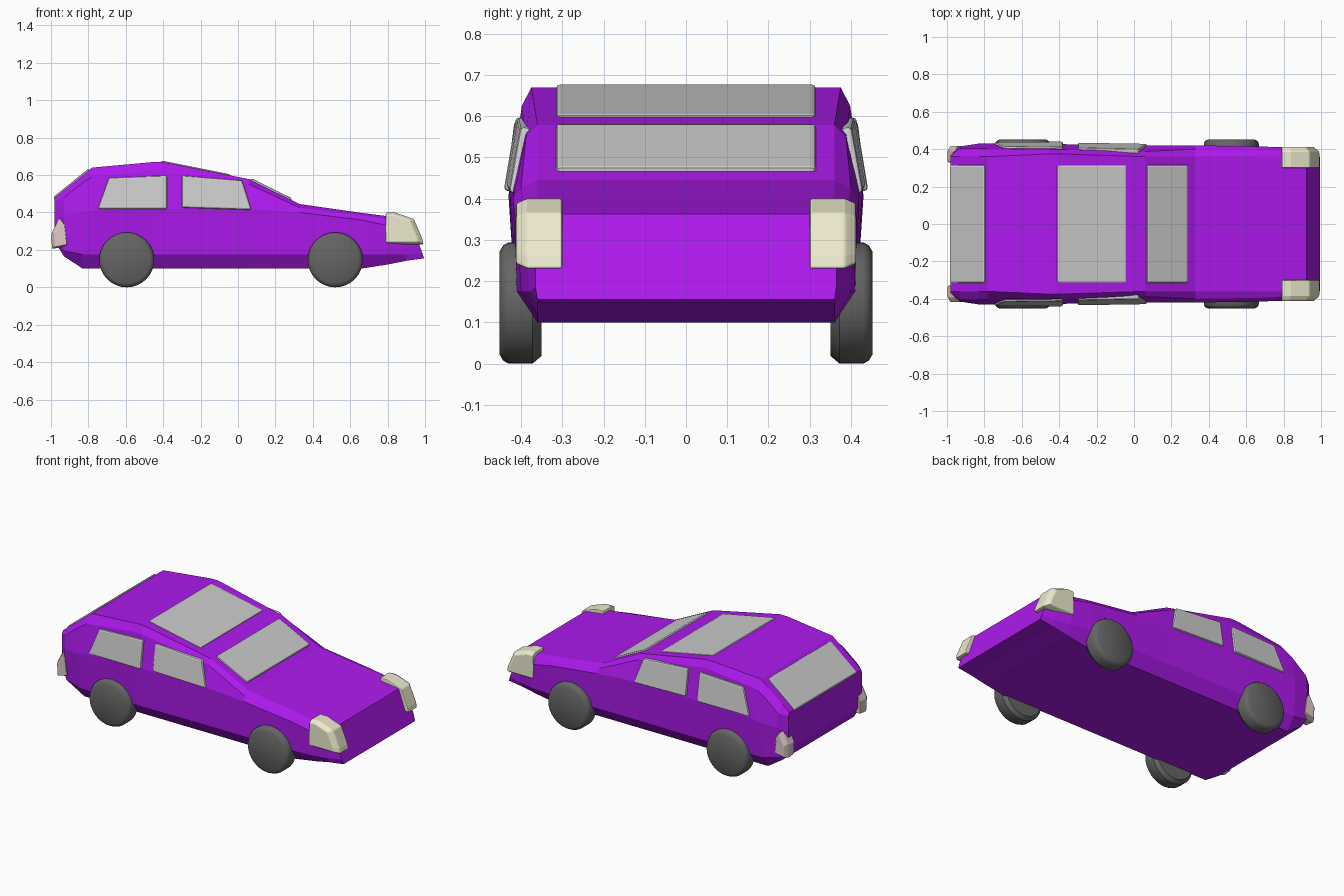
import bpy, bmesh, math
from mathutils import Vector

if "Cube" in bpy.data.objects:
    bpy.data.objects.remove(bpy.data.objects["Cube"])


def material(name, rgb):
    m = bpy.data.materials.new(name)
    m.diffuse_color = (*rgb, 1)
    m.use_nodes = True
    m.node_tree.nodes["Principled BSDF"].inputs["Base Color"].default_value = m.diffuse_color
    return m


PURPLE = material("purple_paint", (0.42, 0.01, 0.85))
CREAM = material("cream_lamp", (0.85, 0.83, 0.62))
PINK = material("pink_lamp", (0.75, 0.6, 0.58))
DARK = material("dark_rubber", (0.13, 0.13, 0.13))


def finish(name, bm, mat=None):
    bmesh.ops.recalc_face_normals(bm, faces=bm.faces[:])
    me = bpy.data.meshes.new(name)
    bm.to_mesh(me)
    bm.free()
    ob = bpy.data.objects.new(name, me)
    bpy.context.collection.objects.link(ob)
    if mat:
        me.materials.append(mat)
    return ob


def loft(name, rings, mat=None):
    bm = bmesh.new()
    vs = [[bm.verts.new(p) for p in r] for r in rings]
    n = len(vs[0])
    for a, b in zip(vs, vs[1:]):
        for i in range(n):
            j = (i + 1) % n
            bm.faces.new((a[i], a[j], b[j], b[i]))
    bm.faces.new(vs[0])
    bm.faces.new(vs[-1])
    return finish(name, bm, mat)


def mirror_y(ob):
    ob.modifiers.new("Mirror", 'MIRROR').use_axis = (False, True, False)


def bevel(ob, width, segments=2):
    b = ob.modifiers.new("Bevel", 'BEVEL')
    b.width, b.segments = width, segments


def panel(name, corners, depth):
    # Glass slab: corner loop pushed inward by depth
    d = Vector(depth)
    ob = loft(name, [[Vector(c) for c in corners], [Vector(c) + d for c in corners]])
    bevel(ob, 0.009)
    return ob


# Body: half sections as x, z_bottom, y_low, (belt y, z), (shoulder y, z), (top y, z)
stations = [
    (-0.98, 0.245, 0.365, 0.37, 0.36, 0.37, 0.46, 0.36, 0.48),
    (-0.93, 0.165, 0.40, 0.415, 0.39, 0.405, 0.48, 0.36, 0.52),
    (-0.83, 0.10, 0.415, 0.43, 0.40, 0.405, 0.56, 0.36, 0.60),
    (-0.78, 0.10, 0.415, 0.43, 0.41, 0.402, 0.59, 0.36, 0.64),
    (-0.45, 0.10, 0.415, 0.428, 0.42, 0.398, 0.625, 0.375, 0.67),
    (-0.40, 0.10, 0.415, 0.427, 0.42, 0.398, 0.625, 0.375, 0.67),
    (0.06, 0.10, 0.41, 0.42, 0.42, 0.388, 0.55, 0.36, 0.578),
    (0.33, 0.10, 0.41, 0.42, 0.40, 0.40, 0.425, 0.36, 0.445),
    (0.66, 0.10, 0.41, 0.415, 0.36, 0.395, 0.385, 0.36, 0.398),
    (0.80, 0.122, 0.40, 0.41, 0.33, 0.39, 0.365, 0.36, 0.38),
    (0.92, 0.142, 0.38, 0.39, 0.29, 0.375, 0.345, 0.36, 0.367),
    (0.995, 0.155, 0.365, 0.365, 0.27, 0.362, 0.34, 0.36, 0.363),
]
rings = []
for x, zb, yl, yb, zbelt, ys, zs, yt, zt in stations:
    half = [(0.36, zb), (yl, max(0.175, zb + 0.03)), (yb, zbelt), (ys, zs), (yt, zt)]
    loop = half + [(-y, z) for y, z in reversed(half)]
    lean = 0.35 if x > 0.99 else 0.0          # sloping nose
    rings.append([(x - lean * (z - zb), y, z) for y, z in loop])
# Keep the hood edge just behind the nose ring
rings[-2] = [(px - 0.02, y, z) for px, y, z in rings[-2]]
loft("body", rings, PURPLE)


# Top, front and rear glass
def cross_panel(name, x0, z0, x1, z1, w, depth):
    panel(name, [(x0, -w, z0), (x1, -w, z1), (x1, w, z1), (x0, w, z0)], depth)


cross_panel("windshield", 0.07, 0.584, 0.29, 0.475, 0.315, (-0.01, 0, -0.025))
cross_panel("roof_window", -0.41, 0.678, -0.04, 0.604, 0.315, (-0.005, 0, -0.025))
cross_panel("rear_window", -0.988, 0.482, -0.80, 0.634, 0.315, (0.015, 0, -0.02))

# Side windows, tilted inward toward the roof
side_windows = {
    "rear_side_window": [(-0.75, 0.438, 0.42), (-0.38, 0.442, 0.42),
                         (-0.38, 0.412, 0.598), (-0.69, 0.416, 0.587)],
    "front_side_window": [(-0.30, 0.436, 0.427), (0.072, 0.43, 0.415),
                          (0.022, 0.402, 0.573), (-0.30, 0.408, 0.598)],
}
for name, pts in side_windows.items():
    mirror_y(panel(name, [(x, -y, z) for x, y, z in pts], (0, 0.03, -0.004)))


# Wraparound lamps: one side profile at each of several widths
def lamp(name, profile, slices, mat, width):
    cx = sum(p[0] for p in profile) / len(profile)
    cz = sum(p[1] for p in profile) / len(profile)
    ob = loft(name, [[(cx + (x - cx) * s + dx, -y, cz + (z - cz) * s) for x, z in profile]
                     for y, s, dx in slices], mat)
    bevel(ob, width)
    mirror_y(ob)


lamp("headlight", [(0.79, 0.23), (0.79, 0.40), (0.84, 0.40), (0.94, 0.365), (0.985, 0.26), (0.992, 0.23)],
     [(0.30, 1, 0), (0.385, 1, 0), (0.412, 0.86, -0.015)], CREAM, 0.006)
lamp("taillight", [(-0.92, 0.22), (-0.995, 0.205), (-0.998, 0.29), (-0.955, 0.37), (-0.935, 0.34)],
     [(0.33, 0.95, 0), (0.39, 1, 0), (0.418, 0.88, 0.012)], PINK, 0.005)

# Wheels: rounded tyre profile (y, radius) swept around the axle
tyre = [(0.35, 0.128), (0.372, 0.147), (0.43, 0.147), (0.443, 0.14), (0.452, 0.125)]
for name, cx in (("rear_wheel", -0.595), ("front_wheel", 0.52)):
    ob = loft(name, [[(cx + r * math.cos(a * math.tau / 32), -y, 0.15 + r * math.sin(a * math.tau / 32))
                      for a in range(32)] for y, r in tyre], DARK)
    for v in ob.data.vertices:
        v.co.z -= 0.003
    mirror_y(ob)
    bpy.ops.object.select_all(action='DESELECT')
    bpy.context.view_layer.objects.active = ob
    ob.select_set(True)
    bpy.ops.object.shade_smooth_by_angle(angle=math.radians(35))
